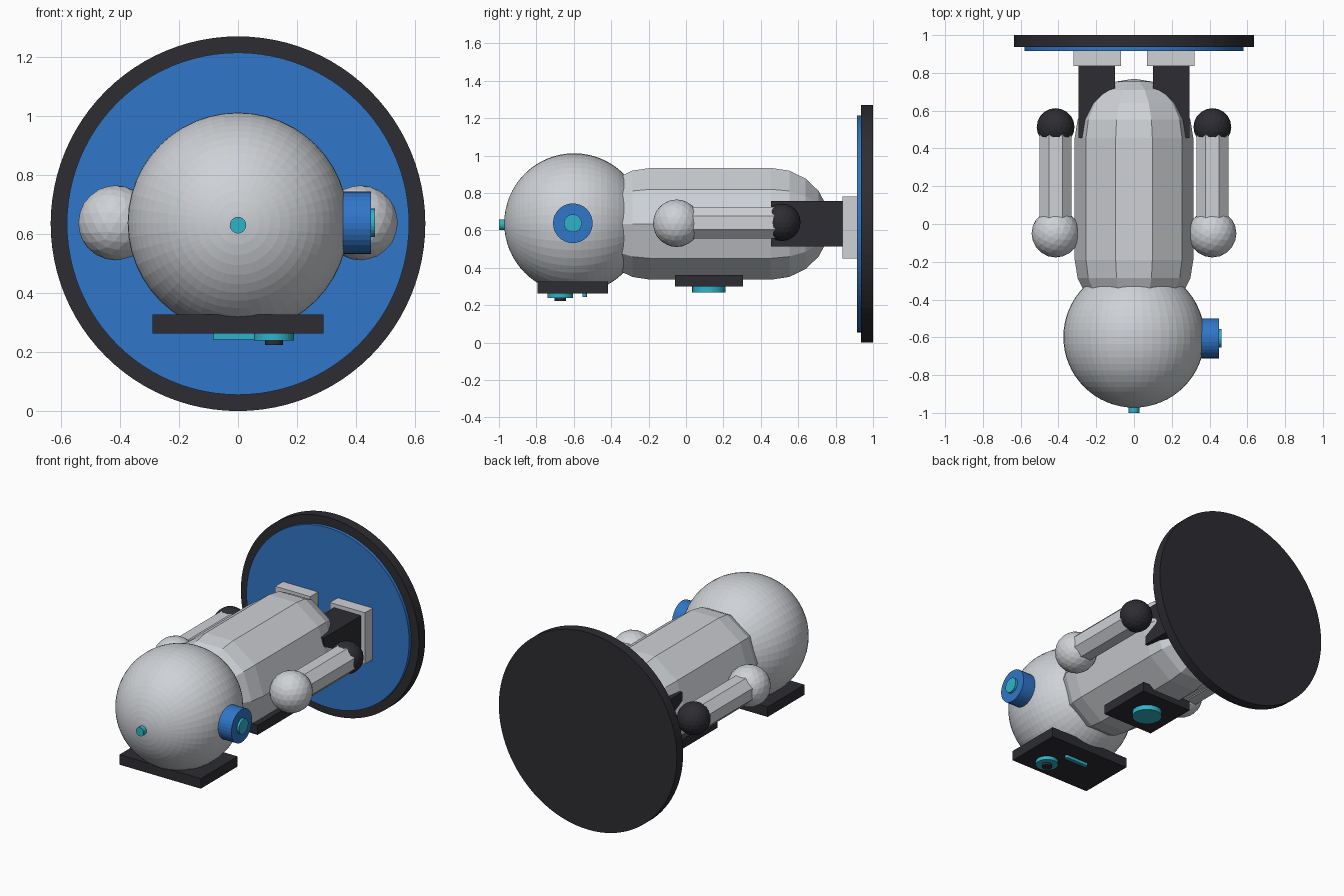
import bpy, bmesh, math
from mathutils import Matrix, Vector

if "Cube" in bpy.data.objects:
    bpy.data.objects.remove(bpy.data.objects["Cube"])


def material(name, rgb):
    m = bpy.data.materials.new(name)
    m.diffuse_color = (*rgb, 1)
    m.use_nodes = True
    m.node_tree.nodes["Principled BSDF"].inputs["Base Color"].default_value = m.diffuse_color
    return m


GREY = material("light grey", (0.62, 0.64, 0.67))
DARK = material("charcoal", (0.026, 0.026, 0.032))
BLUE = material("blue", (0.03, 0.18, 0.58))
CYAN = material("cyan", (0.03, 0.45, 0.58))

# Rotations that turn a z-axis primitive along another axis
ALONG = {
    "x": Matrix.Rotation(math.pi / 2, 4, "Y"),
    "y": Matrix.Rotation(-math.pi / 2, 4, "X"),
    "z": Matrix.Identity(4),
}
MID = 0.635  # height of the central axis


def finish(name, bm, mat):
    bmesh.ops.recalc_face_normals(bm, faces=bm.faces)
    mesh = bpy.data.meshes.new(name)
    bm.to_mesh(mesh)
    bm.free()
    mesh.materials.append(mat)
    ob = bpy.data.objects.new(name, mesh)
    bpy.context.collection.objects.link(ob)
    return ob


def box(name, mat, lo, hi):
    lo, hi = Vector(lo), Vector(hi)
    bm = bmesh.new()
    m = Matrix.Translation((lo + hi) / 2) @ Matrix.Diagonal((*(hi - lo), 1))
    bmesh.ops.create_cube(bm, size=1, matrix=m)
    return finish(name, bm, mat)


def cylinder(name, mat, centre, radius, depth, axis, sides=32, turn=0):
    bm = bmesh.new()
    m = Matrix.Translation(centre) @ ALONG[axis] @ Matrix.Rotation(turn, 4, "Z")
    bmesh.ops.create_cone(bm, cap_ends=True, segments=sides, radius1=radius,
                          radius2=radius, depth=depth, matrix=m)
    return finish(name, bm, mat)


def ball(name, mat, centre, radius):
    bm = bmesh.new()
    bmesh.ops.create_icosphere(bm, subdivisions=3, radius=radius,
                               matrix=Matrix.Translation(centre))
    return finish(name, bm, mat)


def capsule(name, mat, y0, y1, radius, sides, rings):
    """Ten-sided capsule along y, made of rings and two poles."""
    bm = bmesh.new()
    profile = []
    for i in range(1, rings + 1):
        a = math.pi / 2 * i / rings
        profile.append((y0 - radius * math.cos(a), radius * math.sin(a)))
    profile += [(y1 + y0 - y, r) for y, r in reversed(profile)]
    loops = []
    for y, r in profile:
        loops.append([bm.verts.new((r * math.cos(2 * math.pi * k / sides), y,
                                    MID + r * math.sin(2 * math.pi * k / sides)))
                      for k in range(sides)])
    poles = [bm.verts.new((0, y0 - radius, MID)), bm.verts.new((0, y1 + radius, MID))]
    for k in range(sides):
        n = (k + 1) % sides
        for a, b in zip(loops, loops[1:]):
            bm.faces.new((a[k], a[n], b[n], b[k]))
        bm.faces.new((poles[0], loops[0][n], loops[0][k]))
        bm.faces.new((poles[1], loops[-1][k], loops[-1][n]))
    return finish(name, bm, mat)


# Round base with its coloured inlay
cylinder("base_disc", DARK, (0, 0.968, MID), 0.635, 0.064, "y", 96)
cylinder("base_inlay", BLUE, (0, 0.926, MID), 0.58, 0.022, "y", 96)

# Body
capsule("body", GREY, -0.19, 0.455, 0.314, 10, 5)

# Head, with its poles along the body axis
bm = bmesh.new()
bmesh.ops.create_uvsphere(bm, u_segments=48, v_segments=32, radius=0.374,
                          matrix=Matrix.Translation((0, -0.598, 0.638)) @ ALONG["y"])
finish("head", bm, GREY)
cylinder("antenna_tip", CYAN, (0, -0.975, 0.63), 0.028, 0.05, "y", 24)

# Ear on one side only
cylinder("ear", BLUE, (0.395, -0.605, 0.638), 0.106, 0.11, "x", 32)
cylinder("ear_cap", CYAN, (0.45, -0.605, 0.638), 0.048, 0.028, "x", 24)

# Face plate, single eye and mouth
box("face_plate", DARK, (-0.29, -0.793, 0.262), (0.29, -0.418, 0.327))
cylinder("eye", CYAN, (0.122, -0.672, 0.252), 0.068, 0.026, "z", 32)
cylinder("pupil", DARK, (0.122, -0.672, 0.235), 0.031, 0.024, "z", 24)
box("mouth", CYAN, (-0.073, -0.554, 0.243), (0.073, -0.53, 0.265))
for side in (-1, 1):
    cylinder("mouth_end", CYAN, (side * 0.073, -0.542, 0.254), 0.012, 0.022, "z", 16)

# Chest plate and button
box("chest_plate", DARK, (-0.182, -0.06, 0.3), (0.182, 0.305, 0.362))
cylinder("chest_button", CYAN, (0, 0.122, 0.285), 0.089, 0.032, "z", 32)

# Arms, legs and feet on both sides
for side, label in ((-1, "left"), (1, "right")):
    x = side * 0.415
    ball(label + "_shoulder", GREY, (x, -0.05, MID + 0.003), 0.127)
    cylinder(label + "_arm", GREY, (x, 0.23, MID + 0.006), 0.092, 0.5, "y", 8, math.pi / 8)
    ball(label + "_hand", DARK, (x, 0.513, MID + 0.008), 0.1)
    xs = sorted((side * 0.1, side * 0.293))
    box(label + "_leg", DARK, (xs[0], 0.455, 0.515), (xs[1], 0.84, 0.757))
    xs = sorted((side * 0.07, side * 0.32))
    box(label + "_foot", GREY, (xs[0], 0.836, 0.45), (xs[1], 0.918, 0.782))
